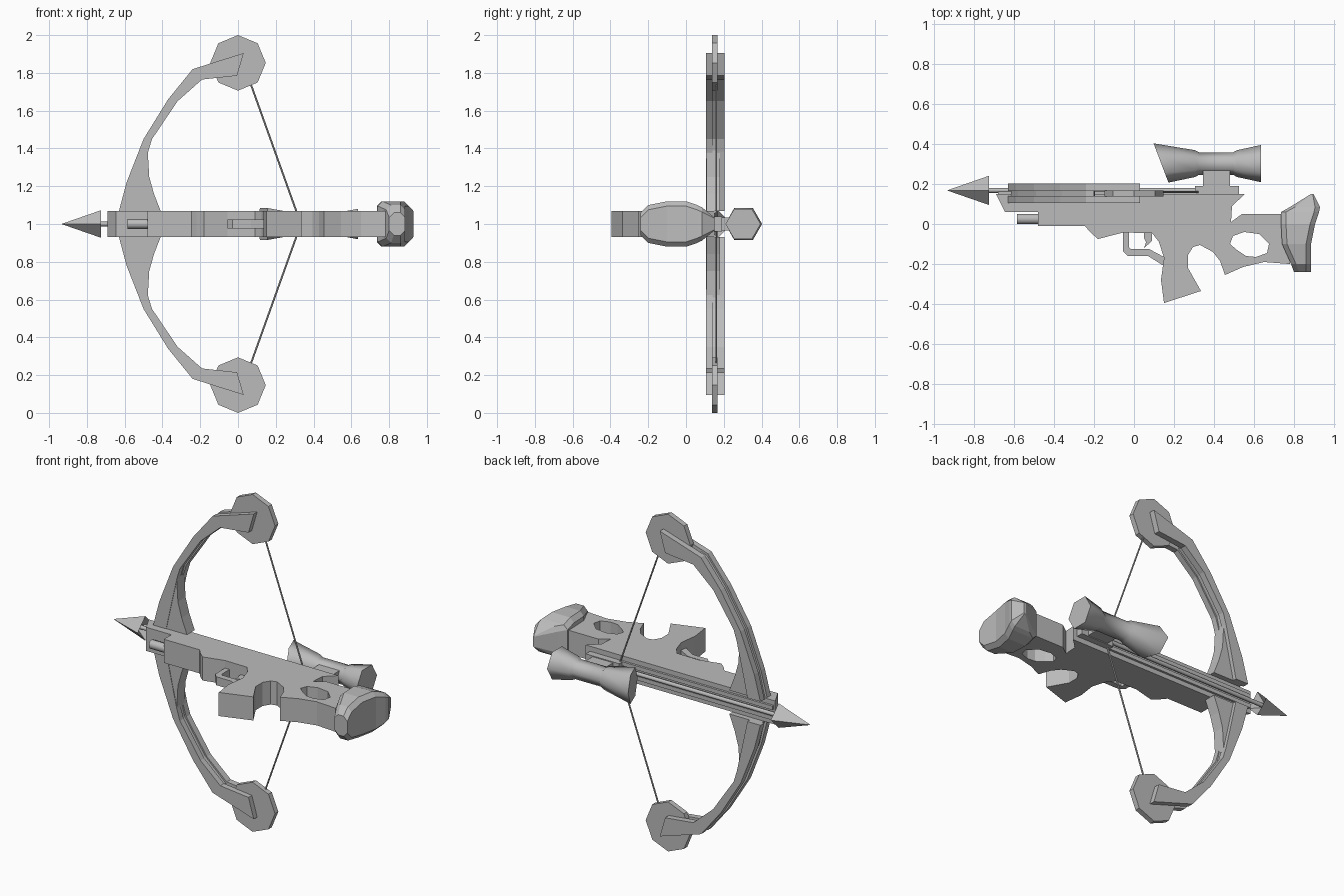
import bpy, bmesh, math
from mathutils import Vector

if "Cube" in bpy.data.objects:
    bpy.data.objects.remove(bpy.data.objects["Cube"], do_unlink=True)

gray = bpy.data.materials.new("plain_gray")
gray.use_nodes = True
COL = (0.5, 0.5, 0.5, 1)
gray.diffuse_color = COL
gray.node_tree.nodes["Principled BSDF"].inputs["Base Color"].default_value = COL


def finish(name, bm, smooth=None):
    bmesh.ops.recalc_face_normals(bm, faces=bm.faces)
    me = bpy.data.meshes.new(name)
    bm.to_mesh(me)
    bm.free()
    me.materials.append(gray)
    ob = bpy.data.objects.new(name, me)
    bpy.context.collection.objects.link(ob)
    if smooth:
        bpy.ops.object.select_all(action='DESELECT')
        ob.select_set(True)
        bpy.context.view_layer.objects.active = ob
        bpy.ops.object.shade_smooth_by_angle(angle=math.radians(smooth))
    return ob


def loft(name, rings, smooth=None):
    """Skin a list of equal-length closed rings and cap both ends."""
    bm = bmesh.new()
    vs = [[bm.verts.new(p) for p in r] for r in rings]
    n = len(vs[0])
    for a, b in zip(vs, vs[1:]):
        for i in range(n):
            j = (i + 1) % n
            bm.faces.new((a[i], a[j], b[j], b[i]))
    bm.faces.new(vs[0])
    bm.faces.new(vs[-1])
    return finish(name, bm, smooth)


def slab_xy(name, pts, half):
    """Side profile extruded across the width, centred on z = 1."""
    return loft(name, [[(x, y, 1 + s * half) for x, y in pts] for s in (-1, 1)])


def slab_xz(name, pts, y0, y1):
    return loft(name, [[(x, y, z) for x, z in pts] for y in (y0, y1)])


def box(name, x0, x1, y0, y1, half, zc=1):
    pts = [(x0, y0), (x1, y0), (x1, y1), (x0, y1)]
    return loft(name, [[(x, y, zc + s * half) for x, y in pts] for s in (-1, 1)])


def rod(name, a, b, r, n=8, smooth=None):
    a, b = Vector(a), Vector(b)
    d = (b - a).normalized()
    u = d.cross(Vector((0, 1, 0))).normalized()
    w = d.cross(u)
    ang = [2 * math.pi * i / n for i in range(n)]
    return loft(name, [[c + r * (math.cos(t) * u + math.sin(t) * w) for t in ang]
                       for c in (a, b)], smooth)


# stock with grip, cut through by the thumb hole
stock = slab_xy("stock", [
    (-.69, .15), (-.645, .06), (-.48, .06), (-.48, -.01), (-.245, -.01), (-.22, -.04),
    (-.18, -.075), (-.055, -.043), (.09, -.045), (.125, -.09), (.15, -.17), (.135, -.28),
    (.15, -.395), (.335, -.335), (.27, -.22), (.27, -.155), (.295, -.115), (.33, -.105),
    (.395, -.14), (.43, -.185), (.455, -.255), (.545, -.215), (.65, -.19), (.78, -.2),
    (.78, .05), (.54, .05), (.485, .01), (.49, .09), (.555, .15)], .07)
cutter = slab_xy("thumb_hole_cutter", [
    (.48, -.1), (.495, -.06), (.55, -.04), (.625, -.05), (.675, -.1), (.665, -.145),
    (.61, -.165), (.56, -.16), (.515, -.13)], .2)
cutter.hide_render = True
cutter.hide_viewport = True
cut = stock.modifiers.new("thumb_hole", 'BOOLEAN')
cut.object = cutter
cut.operation = 'DIFFERENCE'
cut.solver = 'EXACT'

# butt pad: chamfered sections stacked along y as (y, front x, back x, half width)
pad = []
for y, x0, x1, h in [(-.24, .8, .885, .06), (-.2, .785, .885, .1), (-.1, .74, .885, .12),
                     (.0, .735, .905, .12), (.06, .735, .925, .1), (.085, .78, .93, .088),
                     (.15, .885, .897, .035)]:
    c = min(.025, (x1 - x0) * .3)
    half = [(x0, h - c), (x0 + c, h), (x1 - c, h), (x1, h - c)]
    pad.append([(x, y, 1 + z) for x, z in half] + [(x, y, 1 - z) for x, z in reversed(half)])
loft("butt_pad", pad)

# trigger and its guard
slab_xy("trigger_guard", [
    (-.055, -.03), (-.055, -.135), (-.03, -.16), (.07, -.16), (.15, -.21), (.15, -.165),
    (.075, -.125), (-.015, -.125), (-.025, -.115), (-.025, -.03)], .025)
slab_xy("trigger", [(.05, -.04), (.05, -.07), (.06, -.09), (.05, -.12), (.09, -.085),
                    (.09, -.04)], .015)

# front tube under the stock
rod("front_tube", (-.585, .025, 1), (-.47, .025, 1), .026, 10, 40)

# rails that guide the bolt
for side, s in (("left", 1), ("right", -1)):
    box(f"{side}_bolt_rail", -.68, .31, .145, .163, .012, 1 + s * .03)

# bow, mirrored to both sides of the stock
OUTER = [(.03, 1.905), (-.24, 1.82), (-.37, 1.66), (-.5, 1.45), (-.59, 1.22), (-.63, 1.07)]
INNER = [(-.545, 1.07), (-.51, 1.23), (-.475, 1.385), (-.455, 1.45), (-.32, 1.65),
         (-.19, 1.765), (-.005, 1.785)]
CORE = [(-.2, 1.82), (-.24, 1.805), (-.36, 1.655), (-.49, 1.445), (-.58, 1.215), (-.615, 1.07),
        (-.555, 1.07), (-.52, 1.23), (-.465, 1.45), (-.33, 1.65), (-.195, 1.775)]
RISER = [(-.41, 1.07), (-.445, 1.16), (-.47, 1.25), (-.478, 1.39), (-.5, 1.39),
         (-.55, 1.2), (-.58, 1.07)]
for side, s in (("top", 1), ("bottom", -1)):
    def m(pts):
        return [(x, 1 + s * (z - 1)) for x, z in pts]
    slab_xz(f"{side}_limb_lower_plate", m(OUTER + INNER), .105, .14)
    slab_xz(f"{side}_limb_upper_plate", m(OUTER + INNER), .165, .203)
    slab_xz(f"{side}_limb_core", m(CORE), .135, .17)
    slab_xz(f"{side}_limb_riser", m(RISER), .108, .18)
    wheel = [(.147 * math.sin(k * math.pi / 4), 1.853 + .147 * math.cos(k * math.pi / 4))
             for k in range(8)]
    slab_xz(f"{side}_wheel", m(wheel), .137, .168)
    rod(f"{side}_string", (.05, .16, 1 + s * .79), (.333, .16, 1), .005, 6)

# bolt with a barbed four-edged head
rod("bolt_shaft", (-.82, .168, 1), (.34, .168, 1), .012, 8, 50)
bm = bmesh.new()
tip = bm.verts.new((-.935, .168, 1))
back = bm.verts.new((-.79, .168, 1))
barbs = [bm.verts.new((-.725, .168 + .073 * math.cos(k * math.pi / 2),
                       1 + .073 * math.sin(k * math.pi / 2))) for k in range(4)]
for k in range(4):
    a, b = barbs[k], barbs[(k + 1) % 4]
    bm.faces.new((tip, a, b))
    bm.faces.new((back, b, a))
finish("bolt_head", bm)

# scope on its mount; the front rim is cut at a slant
box("scope_rail", .305, .525, .145, .19, .04)
box("scope_mount", .345, .48, .18, .29, .035)
scope = []
for x, r, yc, slant in [(.135, .098, .305, .38), (.305, .067, .302, 0), (.325, .056, .302, 0),
                        (.495, .056, .302, 0), (.515, .067, .302, 0), (.635, .093, .302, 0)]:
    ring = []
    for k in range(6):
        c, z = r * math.cos(k * math.pi / 3), r * math.sin(k * math.pi / 3)
        ring.append((x - slant * c, yc + c, 1 + z))
    scope.append(ring)
loft("scope", scope, 62)
